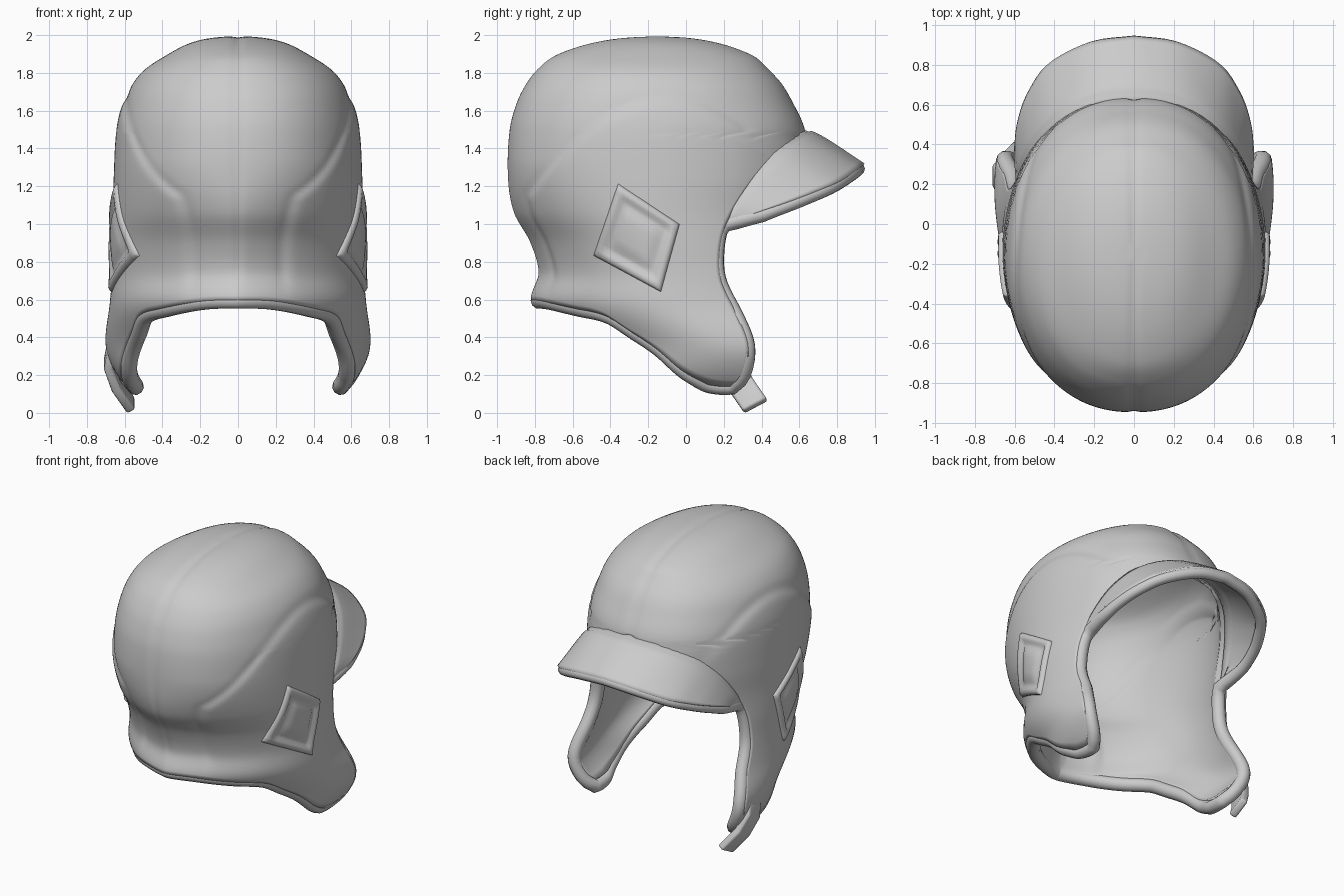
import bpy, bmesh, math
from mathutils import Vector

if "Cube" in bpy.data.objects:
    bpy.data.objects.remove(bpy.data.objects["Cube"])

grey = bpy.data.materials.new("light_grey")
grey.use_nodes = True
COLOUR = (0.6, 0.6, 0.6, 1)
grey.diffuse_color = COLOUR
grey.node_tree.nodes["Principled BSDF"].inputs["Base Color"].default_value = COLOUR


def spline(table, t):
    """Smooth interpolation through rows of (key, value, value...)."""
    last = len(table) - 1
    t = min(max(t, table[0][0]), table[last][0])
    i = max(k for k in range(last) if table[k][0] <= t)

    def slope(k):
        p, q = table[max(k - 1, 0)], table[min(k + 1, last)]
        return [(b - a) / (q[0] - p[0]) for a, b in zip(p[1:], q[1:])]

    a, b = table[i], table[i + 1]
    w = b[0] - a[0]
    s = (t - a[0]) / w
    f = s * s * (3 - 2 * s)
    return [p + (q - p) * f + w * (m * s * (1 - s) ** 2 - n * s * s * (1 - s))
            for p, q, m, n in zip(a[1:], b[1:], slope(i), slope(i + 1))]


def clamp(t):
    return min(1, max(0, t))


# Head form: height, back y, front y, half width
HEAD = [(2.0, -.15, -.15, 0), (1.98, -.42, .1, .2), (1.9, -.69, .35, .38),
        (1.82, -.795, .44, .5), (1.74, -.855, .51, .565), (1.65, -.9, .563, .603),
        (1.5, -.94, .63, .638), (1.25, -.95, .655, .652),
        (1.06, -.92, .63, .655), (.9, -.835, .63, .658), (.74, -.79, .68, .66),
        (.57, -.815, .8, .68), (.35, -.6, 1.0, .7), (.2, -.6, 1.0, .64),
        (.08, -.6, 1.0, .53)]
HEAD = [(math.sqrt(2 - r[0]),) + r[1:] for r in HEAD]
# Front edge of the side: height, y
FRONT = [(.14, .245), (.2, .305), (.35, .33), (.5, .28), (.7, .185), (.85, .175),
         (1.0, .21), (1.2, .33), (1.37, .48), (1.49, .64)]
# Lower edge from the back centre to the ear flap tip: y, height
LOWER = [(-.76, .59), (-.58, .55), (-.42, .51), (-.28, .42), (-.1, .29), (0, .21),
         (.1, .155), (.18, .14)]
# Peak edge from the temple to the centre: step, x, y, z, root height
PEAK = [(0, .585, .21, 1.0, 1.0), (.15, .6, .4, 1.07, 1.08), (.3, .58, .54, 1.12, 1.16),
        (.45, .53, .67, 1.17, 1.25), (.65, .425, .81, 1.23, 1.36),
        (.83, .22, .915, 1.295, 1.45), (1, 0, .945, 1.32, 1.49)]
QUARTER = math.pi / 2


def section(z):
    back, front, width = spline(HEAD, math.sqrt(max(0, 2 - z)))
    return (back + front) / 2, (front - back) / 2, width


def angle_at(y, z):
    mid, depth, _ = section(z)
    return math.asin(max(-1, min(1, (y - mid) / max(depth, 1e-5))))


def front_angle(z):
    return QUARTER if z >= 1.49 else angle_at(spline(FRONT, z)[0], z)


def surface(phi, z, out=0):
    """Point on the head; the lower back is narrower than the front."""
    mid, depth, width = section(z)
    c, s = max(0, math.cos(phi)), math.sin(phi)
    if c < 1e-6:
        c = 0
    low = clamp((1.35 - z) / .5)
    power = .88 + .45 * low * low * (3 - 2 * low) if phi < 0 else .88
    return Vector((width * c ** power + out * c, mid + depth * s + out * s, z))


def stitched(phi, z):
    """Head surface with the panel seams pressed in, fading out at the edges."""
    p = surface(phi, z)
    side = min(1.68 - .95 * (p.y + .1) ** 2 - z, (phi + math.radians(62)) * .7)
    lift = .006 * math.tanh(side / .04) - .009 * math.exp(-(side / .04) ** 2)
    lift *= clamp((.5 - p.y) / .2) * clamp((z - .58) / .15)
    lift -= .007 * math.exp(-(p.x / .025) ** 2) * clamp((z - .6) / .15)
    move = (p - Vector((0, -.15, 1.1))).normalized() * lift
    if p.x < 1e-5:
        move.x = 0
    return p + move


def grid_object(name, rows, mirror=True, thickness=0, offset=-1):
    bm = bmesh.new()
    grid = [[bm.verts.new(p) for p in row] for row in rows]
    for a, b in zip(grid, grid[1:]):
        for j in range(len(a) - 1):
            bm.faces.new((a[j], b[j], b[j + 1], a[j + 1]))
    bmesh.ops.remove_doubles(bm, verts=bm.verts, dist=1e-4)
    mesh = bpy.data.meshes.new(name)
    bm.to_mesh(mesh)
    bm.free()
    for f in mesh.polygons:
        f.use_smooth = True
    mesh.materials.append(grey)
    obj = bpy.data.objects.new(name, mesh)
    bpy.context.collection.objects.link(obj)
    if mirror:
        m = obj.modifiers.new("mirror", "MIRROR")
        m.use_clip = True
        m.merge_threshold = .001
    if thickness:
        m = obj.modifiers.new("thickness", "SOLIDIFY")
        m.thickness = thickness
        m.offset = offset
    return obj


# Padded cap with ear flaps
def across(y, z):
    return (angle_at(y, z) + QUARTER) / (front_angle(z) + QUARTER)


BOTTOM = [(0, .595)] + [(across(y, z), z) for y, z in LOWER] + [(1, .14)]


def shell_angle(u, z):
    return -QUARTER + u * (front_angle(z) + QUARTER)


ROWS, COLS = 90, 72
cap = []
for i in range(ROWS + 1):
    row = []
    for j in range(COLS + 1):
        u = j / COLS
        z = 2 - (2 - spline(BOTTOM, u)[0]) * (i / ROWS) ** 1.6
        row.append(stitched(shell_angle(u, z), z))
    cap.append(row)
grid_object("cap_shell", cap, thickness=.085)

# Turned-down front peak
peak = []
for t in (-.1, 0, .08, .2, .35, .5, .65, .8, .92, 1):
    row = []
    for j in range(25):
        x, y, z, root_z = spline(PEAK, j / 24)
        root = surface(front_angle(root_z), root_z, .012 * min(1, j / 4))
        edge = Vector((x, y, z))
        if j == 24:
            root.x = edge.x = 0
        p = root.lerp(edge, t)
        span = min(1, (edge - root).length / .2)
        p.z += .02 * span * math.sin(math.pi * math.sqrt(max(0, t)))
        row.append(p)
    peak.append(row)
grid_object("front_peak", peak, thickness=.06)

# Rolled edge running round the whole opening, flush with the outside
ROLL = .045
half = []
for j in range(61):
    z = spline(BOTTOM, j / 60)[0]
    half.append((surface(shell_angle(j / 60, z), z, -ROLL), 1))
for j in range(1, 24):
    z = .14 + (1 - .14) * j / 24
    half.append((surface(front_angle(z), z, -ROLL), 1))
for j in range(25):
    x, y, z, _ = spline(PEAK, j / 24)
    thin = 1 - .2 * min(1, j / 6)
    half.append((Vector((x * .94, y * .964, z - .028 * min(1, j / 4))), thin))
half[0][0].x = half[-1][0].x = 0
loop = half + [(Vector((-p.x, p.y, p.z)), r) for p, r in half[-2:0:-1]]
curve = bpy.data.curves.new("rolled_edge", "CURVE")
curve.dimensions = "3D"
curve.bevel_depth = ROLL
curve.bevel_resolution = 3
line = curve.splines.new("POLY")
line.points.add(len(loop) - 1)
for point, (p, r) in zip(line.points, loop):
    point.co = (*p, 1)
    point.radius = r
line.use_cyclic_u = True
line.use_smooth = True
curve.materials.append(grey)
bpy.context.collection.objects.link(bpy.data.objects.new("rolled_edge", curve))

# Ear patches with a raised border and a raised centre pad
TOP, FORE, LOW, REAR = [Vector(c) for c in
                        ((-.36, 1.22), (-.03, 1.0), (-.13, .635), (-.49, .83))]
RELIEF = [(0, -.02), (.015, .012), (.05, .027), (.11, .026), (.15, .014),
          (.21, .012), (.26, .022), (.5, .026)]
steps = [r[0] for r in RELIEF[:-1]] + [.38, .5]
steps += [1 - s for s in steps[-2::-1]]
patch = []
for v in steps:
    row = []
    for u in steps:
        y, z = TOP.lerp(FORE, u).lerp(REAR.lerp(LOW, u), v)
        rise = spline(RELIEF, min(u, 1 - u, v, 1 - v))[0]
        row.append(surface(angle_at(y, z), z, rise))
    patch.append(row)
grid_object("ear_patch", patch)

# Short chin strap on one flap
side = Vector((0, .062, .033))
path = [Vector(p) for p in ((-.665, .2, .36), (-.685, .24, .26),
                            (-.645, .29, .15), (-.565, .368, .037))]
strap = grid_object("chin_strap", [[p - side, p + side] for p in path],
                    mirror=False, thickness=.05, offset=0)
bevel = strap.modifiers.new("soft_edges", "BEVEL")
bevel.width = .014
bevel.segments = 2
